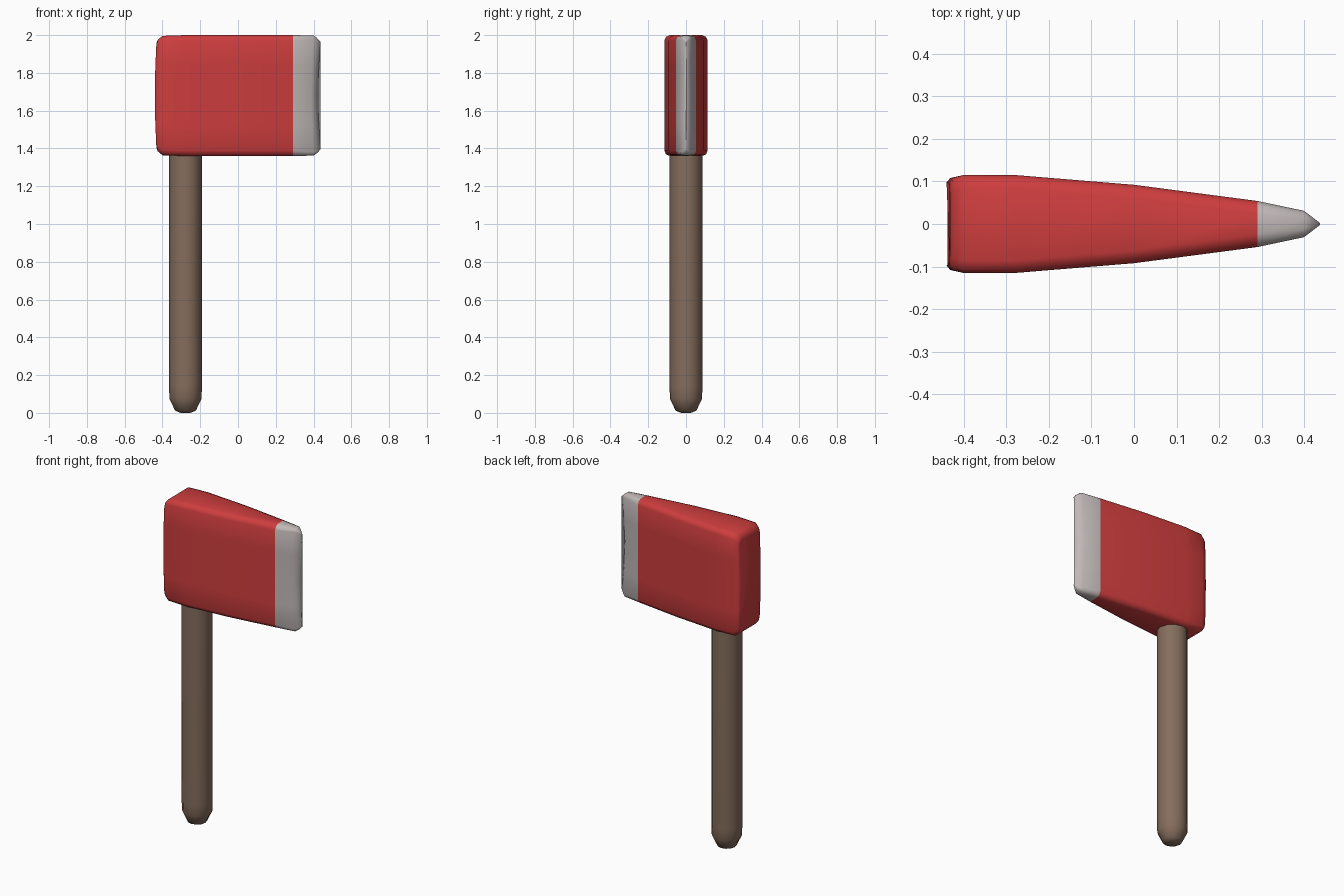
import bpy, bmesh, math

if "Cube" in bpy.data.objects:
    bpy.data.objects.remove(bpy.data.objects["Cube"])


def material(name, rgb):
    m = bpy.data.materials.new(name)
    m.diffuse_color = (*rgb, 1)
    m.use_nodes = True
    m.node_tree.nodes["Principled BSDF"].inputs["Base Color"].default_value = m.diffuse_color
    return m


RED = material("red paint", (0.62, 0.047, 0.048))
STEEL = material("bare steel", (0.53, 0.48, 0.475))
WOOD = material("brown wood", (0.235, 0.155, 0.11))


def loft(name, rings, mats, angle):
    """Bridge closed rings of points, cap both ends, shade smooth."""
    bm = bmesh.new()
    loops = [[bm.verts.new(p) for p in ring] for ring in rings]
    n = len(loops[0])
    for a, b in zip(loops, loops[1:]):
        for i in range(n):
            j = (i + 1) % n
            bm.faces.new((a[i], a[j], b[j], b[i]))
    bm.faces.new(loops[0])
    bm.faces.new(loops[-1])
    bmesh.ops.recalc_face_normals(bm, faces=bm.faces)
    me = bpy.data.meshes.new(name)
    bm.to_mesh(me)
    bm.free()
    ob = bpy.data.objects.new(name, me)
    bpy.context.collection.objects.link(ob)
    for m in mats:
        me.materials.append(m)
    bpy.ops.object.select_all(action='DESELECT')
    bpy.context.view_layer.objects.active = ob
    ob.select_set(True)
    bpy.ops.object.shade_smooth_by_angle(angle=math.radians(angle))
    return ob


# Axe head: rounded-rectangle sections along x
def section(x, hy, hz, bow):
    c = min(0.03, hy * 0.6)
    side = [(hy - c, hz), (hy - 0.3 * c, hz - 0.3 * c), (hy, hz - c),
            (hy, hz * 0.5), (hy, 0)]
    half = side + [(y, -z) for y, z in reversed(side[:-1])]
    ring = half + [(-y, z) for y, z in reversed(half)]
    return [(x + bow * (1 - (z / hz) ** 2), y, 1.68 + z) for y, z in ring]


STATIONS = [  # x, half thickness, half height, bow at mid height
    (-0.432, 0.098, 0.275, -0.008),
    (-0.425, 0.108, 0.295, -0.006),
    (-0.40, 0.115, 0.316, 0),
    (-0.28, 0.115, 0.320, 0),
    (0.00, 0.092, 0.320, 0),
    (0.29, 0.054, 0.320, 0),
    (0.40, 0.031, 0.318, -0.012),
    (0.417, 0.018, 0.306, -0.014),
    (0.437, 0.002, 0.285, -0.018),
]
head = loft("axe_head", [section(*s) for s in STATIONS], [RED, STEEL], 50)
for f in head.data.polygons:
    f.material_index = 1 if f.center.x > 0.29 else 0

# Handle: round shaft with a rounded butt, reaching into the head
PROFILE = [(0.0, 0.025), (0.012, 0.055), (0.075, 0.085), (0.14, 0.087),
           (1.5, 0.087)]
SIDES = 12
loft("handle", [[(-0.278 + r * math.cos(math.tau * i / SIDES),
                  r * math.sin(math.tau * i / SIDES), z)
                 for i in range(SIDES)] for z, r in PROFILE], [WOOD], 60)
